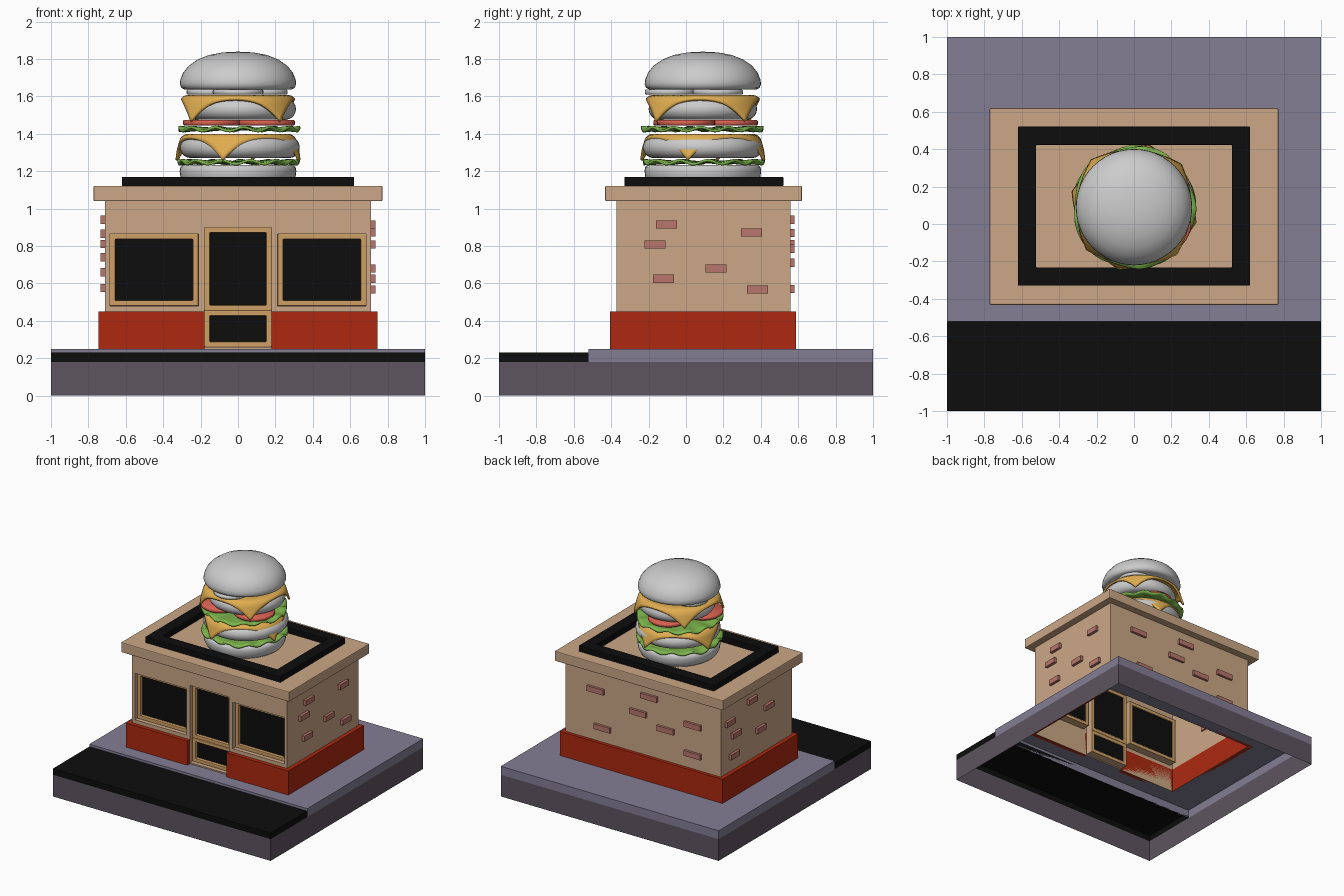
import bpy, bmesh
from math import sin, cos, pi, radians, hypot, atan2

if "Cube" in bpy.data.objects:
    bpy.data.objects.remove(bpy.data.objects["Cube"])

CY = 0.09  # building and burger centre in y


def mat(name, rgb):
    m = bpy.data.materials.new(name)
    m.diffuse_color = (*rgb, 1)
    m.use_nodes = True
    m.node_tree.nodes["Principled BSDF"].inputs["Base Color"].default_value = m.diffuse_color
    return m


STONE = mat("dark_stone", (0.11, 0.09, 0.115))
PAVE = mat("pavement", (0.23, 0.21, 0.30))
BLACK = mat("black", (0.004, 0.004, 0.004))
TAN = mat("tan_wall", (0.60, 0.39, 0.24))
RED = mat("red_paint", (0.42, 0.022, 0.005))
WOOD = mat("frame_wood", (0.62, 0.35, 0.13))
BRICK = mat("brick", (0.48, 0.18, 0.15))
CHEESE = mat("cheese", (0.75, 0.42, 0.08))
LEAF = mat("lettuce", (0.20, 0.45, 0.07))
TOMATO = mat("tomato", (0.70, 0.12, 0.08))


def finish(bm, name, material=None, smooth=None, bevel=0, weld=True):
    if weld:
        bmesh.ops.remove_doubles(bm, verts=bm.verts, dist=1e-5)
    bmesh.ops.recalc_face_normals(bm, faces=bm.faces)
    me = bpy.data.meshes.new(name)
    bm.to_mesh(me)
    bm.free()
    ob = bpy.data.objects.new(name, me)
    bpy.context.collection.objects.link(ob)
    if material:
        me.materials.append(material)
    if bevel:
        b = ob.modifiers.new("bevel", 'BEVEL')
        b.width, b.segments = bevel, 2
    if smooth:
        bpy.ops.object.select_all(action='DESELECT')
        ob.select_set(True)
        bpy.context.view_layer.objects.active = ob
        bpy.ops.object.shade_smooth_by_angle(angle=radians(smooth))
    return ob


def quad(bm, *pts):
    return bm.faces.new([bm.verts.new(p) for p in pts])


def add_box(bm, x0, x1, y0, y1, z0, z1, top=True, bottom=True, front=True):
    c = [(x0, y0), (x1, y0), (x1, y1), (x0, y1)]
    for i in range(4):
        if i == 0 and not front:
            continue
        a, b = c[i], c[(i + 1) % 4]
        quad(bm, (*a, z0), (*b, z0), (*b, z1), (*a, z1))
    for z, keep in ((z0, bottom), (z1, top)):
        if keep:
            quad(bm, *[(*p, z) for p in c])


def box(name, dims, material, bevel=0, **kw):
    bm = bmesh.new()
    add_box(bm, *dims, **kw)
    return finish(bm, name, material, bevel=bevel)


def upright(a, b, d):
    return (a, d, b)


def flat(a, b, d):
    return (a, b, d)


def add_sheet(bm, us, vs, holes, d, place):
    """Sheet cut along us and vs; cells whose centre is in a hole are left out."""
    for u0, u1 in zip(us, us[1:]):
        for v0, v1 in zip(vs, vs[1:]):
            u, v = (u0 + u1) / 2, (v0 + v1) / 2
            if not any(h[0] < u < h[1] and h[2] < v < h[3] for h in holes):
                quad(bm, place(u0, v0, d), place(u1, v0, d), place(u1, v1, d), place(u0, v1, d))


def ring(name, r, w, d0, d1, place, material, bevel=0):
    """Rectangular picture-frame solid."""
    def corners(i):
        return [(r[0] + i, r[2] + i), (r[1] - i, r[2] + i), (r[1] - i, r[3] - i), (r[0] + i, r[3] - i)]
    loops = [[place(*p, d) for p in corners(i)] for i, d in ((0, d0), (w, d0), (w, d1), (0, d1))]
    bm = bmesh.new()
    for k in range(4):
        A, B = loops[k], loops[(k + 1) % 4]
        for i in range(4):
            j = (i + 1) % 4
            quad(bm, A[i], A[j], B[j], B[i])
    return finish(bm, name, material, bevel=bevel)


def lathe(name, profile, x, y, material=None, n=48):
    bm = bmesh.new()
    for i in range(n):
        a, b = 2 * pi * i / n, 2 * pi * (i + 1) / n
        for (r0, z0), (r1, z1) in zip(profile, profile[1:]):
            pts = [(x + r * cos(t), y + r * sin(t), z)
                   for r, z, t in ((r0, z0, a), (r0, z0, b), (r1, z1, b), (r1, z1, a))]
            if r0 == 0:
                pts.pop(1)
            elif r1 == 0:
                pts.pop(2)
            quad(bm, *pts)
    return finish(bm, name, material, smooth=50)


# Plinth, road and pavement: shells open underneath
box("base_skirt", (-1, 1, -1, 1, 0, 0.18), STONE, top=False, bottom=False)
box("road", (-1, 1, -1, -0.52, 0.18, 0.23), BLACK, bottom=False)
bm = bmesh.new()
add_box(bm, -1, 1, -0.52, 1, 0.18, 0.25, top=False, bottom=False)
add_sheet(bm, [-1, -0.71, 0.71, 1], [-0.52, -0.37, 0.56, 1], [(-0.71, 0.71, -0.37, 0.56)], 0.25, flat)
finish(bm, "pavement", PAVE)

# Walls with openings and recessed reveals
DOOR = (-0.18, 0.18, 0.26, 0.90)
WINDOWS = [(-0.685, -0.212, 0.48, 0.865), (0.212, 0.685, 0.48, 0.865)]
FY, GLASS = -0.372, -0.305
bm = bmesh.new()
add_box(bm, -0.712, 0.712, FY, 0.56, 0.25, 1.04, top=False, bottom=False, front=False)
add_sheet(bm, [-0.712, -0.685, -0.212, -0.18, 0.18, 0.212, 0.685, 0.712],
          [0.25, 0.26, 0.48, 0.865, 0.90, 1.04], [DOOR] + WINDOWS, FY, upright)
for h in [DOOR] + WINDOWS:
    c = [(h[0], h[2]), (h[1], h[2]), (h[1], h[3]), (h[0], h[3])]
    for i in range(4):
        a, b = c[i], c[(i + 1) % 4]
        quad(bm, upright(*a, FY), upright(*b, FY), upright(*b, GLASS), upright(*a, GLASS))
finish(bm, "walls", TAN)

# Door and window frames with dark panes
panes = {"window_left": WINDOWS[0], "window_right": WINDOWS[1],
         "door_upper": (-0.18, 0.18, 0.455, 0.90), "door_lower": (-0.18, 0.18, 0.26, 0.455)}
for name, r in panes.items():
    ring(name + "_frame", r, 0.029, GLASS - 0.035, GLASS, upright, WOOD, bevel=0.004)
    bm = bmesh.new()
    add_sheet(bm, r[:2], r[2:], [], GLASS - 0.008, upright)
    finish(bm, name + "_pane", BLACK)

# Red skirting with a gap at the door
half = [(0.18, -0.405), (0.745, -0.405), (0.745, 0.587)]
inner = [(0.71, 0.56), (0.71, FY), (0.18, FY)]
outline = half + [(-x, y) for x, y in half[::-1]] + [(-x, y) for x, y in inner[::-1]] + inner
bm = bmesh.new()
f = bm.faces.new([bm.verts.new((*p, 0.25)) for p in outline])
ext = bmesh.ops.extrude_face_region(bm, geom=[f])
for v in [g for g in ext["geom"] if isinstance(g, bmesh.types.BMVert)]:
    v.co.z = 0.45
finish(bm, "skirting", RED)

# Roof slab and parapet frame
box("roof_slab", (-0.772, 0.772, -0.432, 0.62, 1.04, 1.122), TAN, bevel=0.006)
ring("roof_border", (-0.62, 0.62, -0.33, 0.52), 0.097, 1.12, 1.17, flat, BLACK, bevel=0.003)

# Loose bricks standing proud of the side and back walls
right = [(-0.105, 0.915), (-0.165, 0.808), (0.35, 0.872), (0.16, 0.68), (-0.12, 0.625), (0.382, 0.568)]
left = [(0.16, 0.94), (0.45, 0.865), (-0.056, 0.81), (0.37, 0.74), (0.05, 0.66), (0.395, 0.575)]
back = [(0.43, 0.87), (-0.06, 0.94), (0.04, 0.785), (0.37, 0.57), (-0.21, 0.71), (-0.46, 0.81), (-0.46, 0.57)]
bm = bmesh.new()
for s, spots in ((1, right), (-1, left)):
    for y, z in spots:
        xs = sorted((s * 0.70, s * 0.735))
        add_box(bm, *xs, y - 0.056, y + 0.056, z - 0.022, z + 0.022)
for x, z in back:
    add_box(bm, x - 0.075, x + 0.075, 0.55, 0.58, z - 0.022, z + 0.022)
finish(bm, "wall_bricks", BRICK)


# Burger layers
def disc(name, x, y, r, z0, z1, material=None):
    e = (z1 - z0) * 0.2
    lathe(name, [(0, z0), (r - e, z0), (r, z0 + e), (r, z1 - e), (r - e, z1), (0, z1)], x, y, material, 32)


def patty(name, x, r, z0, z1):
    h, zc = (z1 - z0) / 2, (z0 + z1) / 2
    arc = [(r - h + h * cos(t), zc + h * sin(t)) for t in [-pi / 2 + pi * i / 10 for i in range(11)]]
    lathe(name, [(0, z0)] + arc + [(0, z1)], x, CY)


def lettuce(name, z, r, phase):
    n, rings = 96, (0.16, 0.25, 0.29, r)
    bm = bmesh.new()
    rows = []
    for q in rings:
        k = (q / r) ** 4
        rows.append([bm.verts.new((q * (1 + 0.025 * k * sin(5 * t + phase)) * cos(t),
                                   CY + q * (1 + 0.025 * k * sin(5 * t + phase)) * sin(t),
                                   z + 0.011 * k * sin(13 * t + phase)))
                     for t in [2 * pi * i / n for i in range(n)]])
    bm.faces.new(rows[0])
    for A, B in zip(rows, rows[1:]):
        for i in range(n):
            bm.faces.new((A[i], A[(i + 1) % n], B[(i + 1) % n], B[i]))
    ob = finish(bm, name, LEAF, smooth=60)
    ob.modifiers.new("thick", 'SOLIDIFY').thickness = 0.014


def cheese(name, z, turn, a=0.31, R=0.265, b=0.05, n=28):
    """Square slice whose corners bend down over the patty."""
    bm = bmesh.new()
    bmesh.ops.create_grid(bm, x_segments=n, y_segments=n, size=a)
    for v in bm.verts:
        d = hypot(v.co.x, v.co.y)
        t = atan2(v.co.y, v.co.x) + radians(turn - 45)
        s, drop = max(0, d - R), 0
        if s:
            th = min(s / b, 1.28)
            rest = s - th * b
            d = R + b * sin(th) + rest * cos(th)
            drop = b * (1 - cos(th)) + rest * sin(th)
        v.co = (d * cos(t), CY + d * sin(t), z - drop)
    ob = finish(bm, name, CHEESE, smooth=60)
    ob.modifiers.new("thick", 'SOLIDIFY').thickness = 0.016


lathe("bottom_bun", [(0, 1.12), (0.27, 1.12), (0.295, 1.14), (0.307, 1.165), (0.312, 1.20),
                     (0.308, 1.222), (0.295, 1.233), (0, 1.233)], 0, CY)
lettuce("lower_lettuce", 1.255, 0.325, 0.5)
patty("lower_patty", 0.01, 0.32, 1.27, 1.385)
cheese("lower_cheese", 1.40, -104)
lettuce("upper_lettuce", 1.432, 0.325, 2.0)
for i, (x, y) in enumerate([(-0.14, -0.02), (0.15, 0.0), (0.0, 0.23)]):
    disc(f"tomato_{i}", x, y, 0.155, 1.445, 1.473, TOMATO)
patty("upper_patty", 0.02, 0.29, 1.475, 1.59)
cheese("upper_cheese", 1.608, -48)
for i, (x, y) in enumerate([(0, -0.085), (-0.14, 0.14), (0.13, 0.17)]):
    disc(f"pickle_{i}", x, y, 0.135, 1.61, 1.636)
lathe("top_bun", [(0, 1.636), (0.285, 1.636), (0.303, 1.645), (0.311, 1.665), (0.308, 1.69), (0.293, 1.727),
                  (0.262, 1.765), (0.215, 1.797), (0.155, 1.821), (0.08, 1.835), (0, 1.839)], 0, CY)
